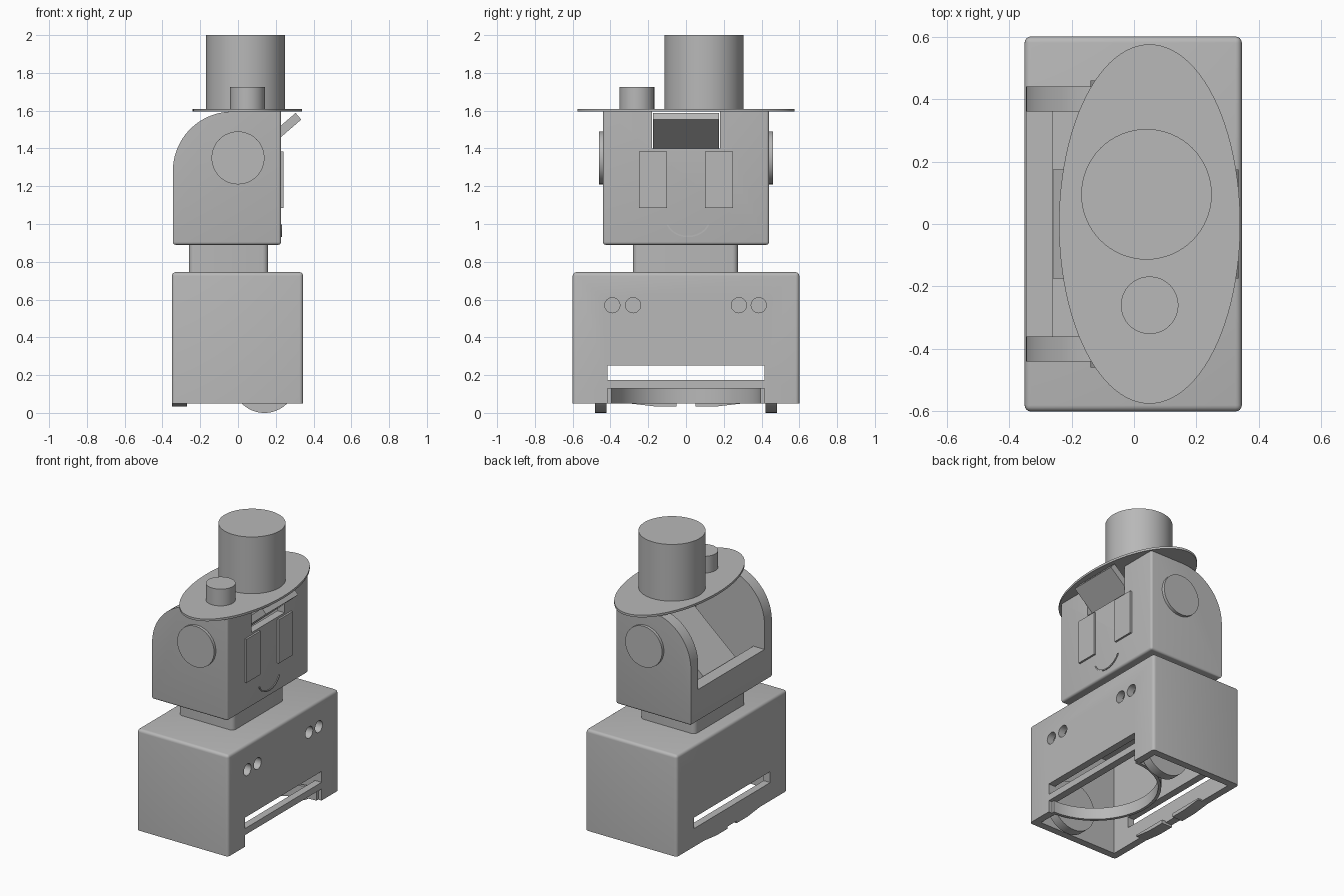
import bpy, bmesh
from math import sin, cos, pi, radians

if "Cube" in bpy.data.objects:
    bpy.data.objects.remove(bpy.data.objects["Cube"])

grey = bpy.data.materials.new("plain_grey")
grey.use_nodes = True
grey.diffuse_color = (0.48, 0.48, 0.48, 1)
grey.node_tree.nodes["Principled BSDF"].inputs["Base Color"].default_value = (0.48, 0.48, 0.48, 1)


def arc(cx, cy, rx, ry, start, end, steps):
    """Points along an elliptical arc, in degrees."""
    angles = [radians(start + (end - start) * i / steps) for i in range(steps + 1)]
    return [(cx + rx * cos(a), cy + ry * sin(a)) for a in angles]


def circle(cx, cy, r, ry=None, steps=64):
    return arc(cx, cy, r, ry or r, 0, 360, steps)[:-1]


def rect(x0, y0, x1, y1):
    return [(x0, y0), (x1, y0), (x1, y1), (x0, y1)]


def prism(name, outline, axis, low, high, bevel=0, bevel_rule=None):
    """Extrude an outline along an axis, optionally rounding chosen edges."""
    place = {"x": lambda p, d: (d, *p),
             "y": lambda p, d: (p[0], d, p[1]),
             "z": lambda p, d: (*p, d)}[axis]
    bm = bmesh.new()
    face = bm.faces.new([bm.verts.new(place(p, low)) for p in outline])
    grown = bmesh.ops.extrude_face_region(bm, geom=[face])["geom"]
    for v in grown:
        if isinstance(v, bmesh.types.BMVert):
            v.co["xyz".index(axis)] = high
    bmesh.ops.recalc_face_normals(bm, faces=bm.faces)
    if bevel:
        edges = [e for e in bm.edges if e.calc_face_angle(0) > 0.7
                 and bevel_rule(sum((v.co for v in e.verts), e.verts[0].co * 0) / 2)]
        bmesh.ops.bevel(bm, geom=edges, offset=bevel, segments=4, profile=0.5, affect='EDGES')
    mesh = bpy.data.meshes.new(name)
    bm.to_mesh(mesh)
    bm.free()
    mesh.materials.append(grey)
    obj = bpy.data.objects.new(name, mesh)
    bpy.context.collection.objects.link(obj)
    return obj


def activate(obj):
    bpy.ops.object.select_all(action='DESELECT')
    obj.select_set(True)
    bpy.context.view_layer.objects.active = obj


def cut(obj, *cutters):
    for cutter in cutters:
        mod = obj.modifiers.new("cut", 'BOOLEAN')
        mod.operation = 'DIFFERENCE'
        mod.solver = 'EXACT'
        mod.object = cutter
        activate(obj)
        bpy.ops.object.modifier_apply(modifier=mod.name)
        bpy.data.objects.remove(cutter)


# Hollow base, open underneath, with slots, a front cut-out and sensor holes
base = prism("base_shell", rect(-0.35, -0.6, 0.345, 0.6), "z", 0.05, 0.745,
             0.02, lambda c: c.z > 0.06)
cut(base,
    prism("hollow", rect(-0.3, -0.55, 0.295, 0.55), "z", -0.1, 0.695),
    prism("slots", rect(-0.415, 0.175, 0.415, 0.25), "x", -0.6, 0.6),
    prism("front_cut", rect(-0.415, 0, 0.415, 0.13), "x", 0.2, 0.6),
    *[prism("hole", circle(y, 0.57, 0.04, steps=32), "x", 0.2, 0.6)
      for y in (-0.39, -0.28, 0.28, 0.385)])

# Curved scoop band under the base
prism("scoop_band", arc(0.32, 0, 0.415, 0.415, 90, 270, 40)
      + arc(0.32, 0, 0.395, 0.395, 270, 90, 40), "z", 0.05, 0.13)

# Wheels and rear skids, mirrored
for side, s in (("right", -1), ("left", 1)):
    prism("wheel_" + side, circle(0.14, 0.17, 0.17), "y", *sorted((s * 0.42, s * 0.483)))
    prism("skid_" + side, [(s * y, z) for y, z in
          ((0.05, 0.06), (0.05, 0.035), (0.17, 0.035), (0.3, 0.05), (0.3, 0.06))],
          "x", -0.35, -0.27)

# Neck
prism("neck", rect(-0.26, -0.28, 0.16, 0.275), "z", 0.74, 0.9, 0.03,
      lambda c: 0.75 < c.z < 0.89)

# Head shell with a rounded back, open at the back and slotted in front
profile = [(-0.345, 0.89), (0.228, 0.89), (0.228, 1.595)] + arc(-0.03, 1.28, 0.315, 0.315, 90, 180, 24)
head = prism("head_shell", profile, "y", -0.44, 0.44, 0.015,
             lambda c: c.z < 1.3 and (c.z < 0.9 or c.x > 0.2))
cut(head,
    prism("cavity", rect(-0.26, -0.36, 0.175, 0.36), "z", 0.97, 1.8),
    prism("back_opening", rect(-0.6, -0.36, -0.25, 0.36), "z", 1.11, 1.8),
    prism("brow_slot", rect(-0.18, 1.4, 0.18, 1.8), "x", 0.1, 0.6))

# Slanted plate running through the head and out of the brow
prism("slanted_plate", [(0.335, 1.553), (0.305, 1.588), (-0.26, 1.1), (-0.23, 1.065)],
      "y", -0.175, 0.175)

# Ears and eyes, mirrored
for side, s in (("right", -1), ("left", 1)):
    prism("ear_" + side, circle(0, 1.35, 0.14), "y", *sorted((s * 0.43, s * 0.46)))
    prism("eye_" + side, rect(*sorted((s * 0.1, s * 0.25))[:1], 1.085,
                              max(s * 0.1, s * 0.25), 1.385), "x", 0.22, 0.241)

# Smile
prism("mouth", arc(0.01, 1.03, 0.12, 0.1, 200, 340, 20)
      + arc(0.01, 1.03, 0.112, 0.092, 340, 200, 20), "x", 0.22, 0.234)

# Oval brim with two cylinders on top
prism("brim", circle(0.05, 0, 0.29, 0.575, 96), "z", 1.595, 1.61)
prism("large_cylinder", circle(0.04, 0.095, 0.209), "z", 1.605, 2.0)
prism("small_cylinder", circle(0.05, -0.26, 0.092), "z", 1.605, 1.725)

# Smooth rounded surfaces, keep edges sharp
for obj in [o for o in bpy.context.collection.objects if o.type == 'MESH']:
    activate(obj)
    bpy.ops.object.shade_smooth_by_angle(angle=radians(30))
